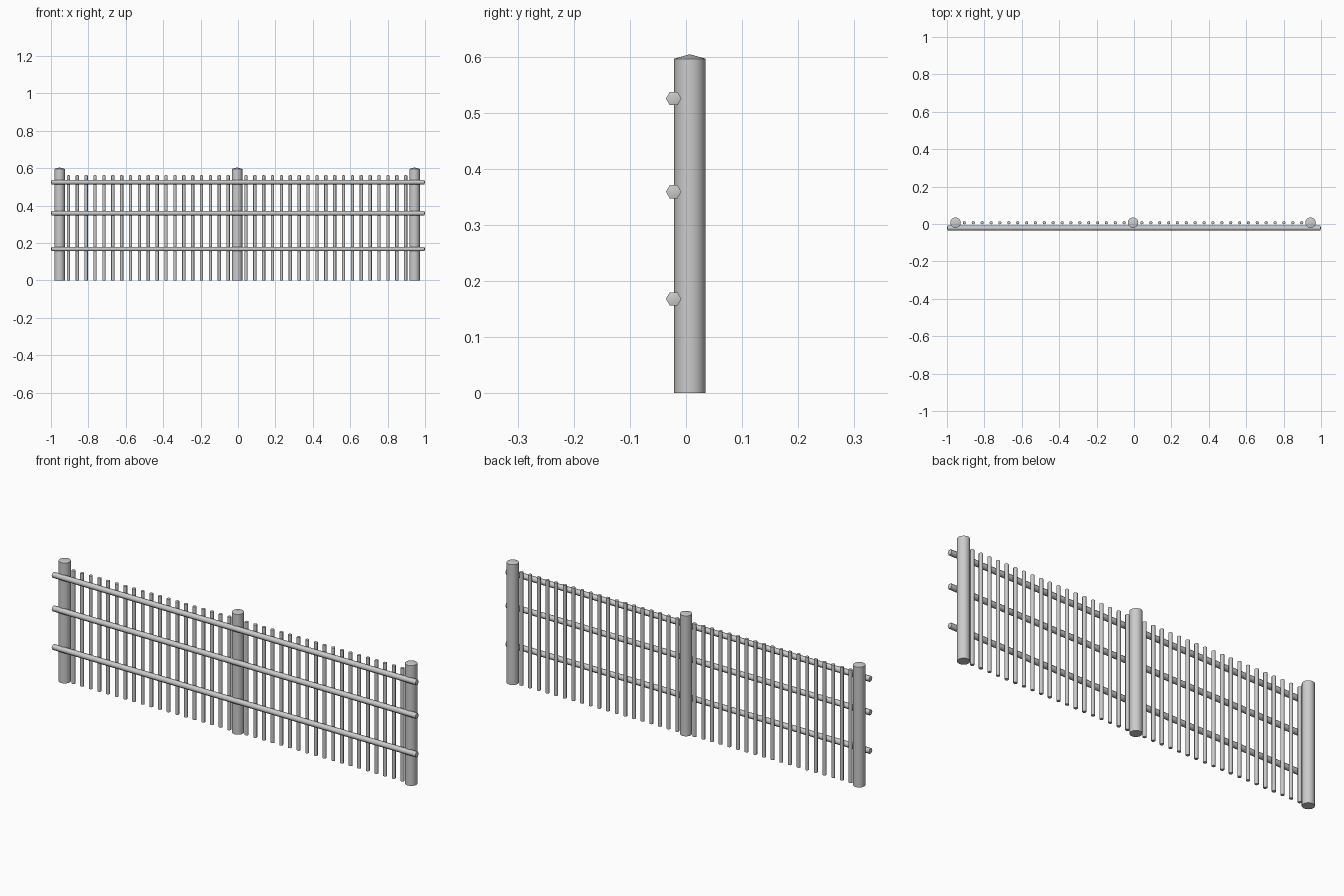
import bpy, bmesh, math
from mathutils import Matrix

if "Cube" in bpy.data.objects:
    bpy.data.objects.remove(bpy.data.objects["Cube"])


def pole(name, radius, length, sides, tip, location, along_x=False, both=False, phase=0.0):
    """Rod with a shallow pointed end (optionally at both ends)."""
    bm = bmesh.new()
    lo, hi = (tip if both else 0.0), length - tip
    rings = []
    for z in (lo, hi):
        rings.append([bm.verts.new((radius * math.cos(phase + 2 * math.pi * i / sides),
                                    radius * math.sin(phase + 2 * math.pi * i / sides), z))
                      for i in range(sides)])
    start, end = bm.verts.new((0, 0, 0)), bm.verts.new((0, 0, length))
    for i in range(sides):
        j = (i + 1) % sides
        bm.faces.new((rings[0][i], rings[0][j], rings[1][j], rings[1][i]))
        bm.faces.new((rings[1][i], rings[1][j], end))
        bm.faces.new((rings[0][j], rings[0][i], start))
    if along_x:
        bm.transform(Matrix.Rotation(math.pi / 2, 4, 'Y'))
    mesh = bpy.data.meshes.new(name)
    bm.to_mesh(mesh)
    bm.free()
    obj = bpy.data.objects.new(name, mesh)
    obj.location = location
    bpy.context.collection.objects.link(obj)
    obj.select_set(True)
    bpy.context.view_layer.objects.active = obj
    return obj


POST_Y = 0.007
FIRST_X, BAY = -0.954, 0.949
BARS = 19

# Three thick posts
for p in range(3):
    pole("post", 0.028, 0.604, 16, 0.008, (FIRST_X + p * BAY, POST_Y, 0))

# Thin upright bars filling the two bays
for bay in range(2):
    for i in range(1, BARS + 1):
        x = FIRST_X + BAY * (bay + i / (BARS + 1))
        pole("upright_bar", 0.009, 0.563, 8, 0.003, (x, POST_Y, 0))

# Hexagonal rails across the front
for z in (0.168, 0.359, 0.525):
    pole("rail", 0.0137, 2.0, 6, 0.004, (-1, -0.022, z), along_x=True, both=True,
         phase=math.pi / 6)

bpy.ops.object.shade_smooth_by_angle(angle=math.radians(62))
